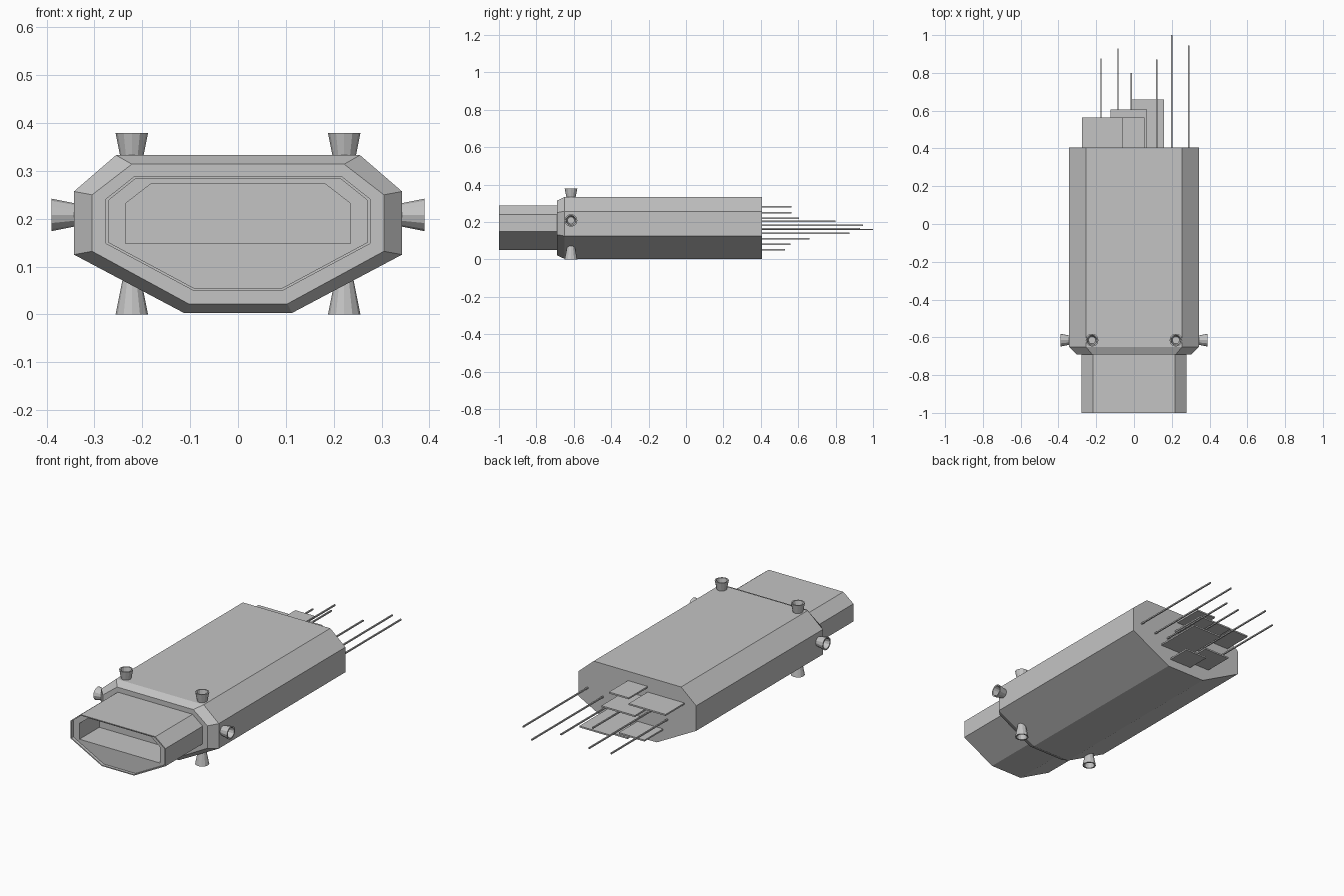
import bpy, bmesh, math
from mathutils import Vector, Matrix

if "Cube" in bpy.data.objects:
    bpy.data.objects.remove(bpy.data.objects["Cube"])

grey = bpy.data.materials.new("hull grey")
grey.diffuse_color = (0.55, 0.55, 0.55, 1)
grey.use_nodes = True
grey.node_tree.nodes["Principled BSDF"].inputs["Base Color"].default_value = grey.diffuse_color


def finish(name, bm):
    bmesh.ops.recalc_face_normals(bm, faces=bm.faces)
    me = bpy.data.meshes.new(name)
    bm.to_mesh(me)
    bm.free()
    me.materials.append(grey)
    ob = bpy.data.objects.new(name, me)
    bpy.context.collection.objects.link(ob)
    return ob


def loft(name, rings):
    """Skin a list of equal-length rings and cap both ends."""
    bm = bmesh.new()
    loops = [[bm.verts.new(p) for p in ring] for ring in rings]
    n = len(loops[0])
    for a, b in zip(loops, loops[1:]):
        for i in range(n):
            j = (i + 1) % n
            bm.faces.new((a[i], a[j], b[j], b[i]))
    bm.faces.new(loops[0])
    bm.faces.new(loops[-1])
    return finish(name, bm)


def section(half, y):
    """Mirror a right-hand (x, z) profile into a closed ring at y."""
    pts = half + [(-x, z) for x, z in reversed(half)]
    return [(x, y, z) for x, z in pts]


def box(name, lo, hi):
    bm = bmesh.new()
    lo, hi = Vector(lo), Vector(hi)
    bmesh.ops.create_cube(bm, size=1, matrix=Matrix.Translation((lo + hi) / 2)
                          @ Matrix.Diagonal((*(hi - lo), 1)))
    return finish(name, bm)


# Main hull with chamfered front
hull = [(0.255, 0.333), (0.343, 0.257), (0.343, 0.125), (0.113, 0.003)]
hull_front = [(0.222, 0.314), (0.305, 0.25), (0.305, 0.132), (0.103, 0.022)]
loft("main_hull", [section(hull_front, -0.69), section(hull, -0.65),
                   section(hull, 0.405)])

# Front neck with thin rim, then the docking recess cut into it
neck = [(0.218, 0.288), (0.277, 0.241), (0.277, 0.148), (0.094, 0.05)]
lip = [(0.215, 0.283), (0.271, 0.238), (0.271, 0.151), (0.092, 0.055)]
neck_ob = loft("front_neck", [section(neck, -0.68), section(neck, -1.0),
                              section(lip, -1.0), section(lip, -0.985)])
opening = [(0.182, 0.273), (0.235, 0.232), (0.235, 0.148)]
cutter = loft("recess_cutter", [section(opening, -1.05), section(opening, -0.82)])
cutter.hide_render = True
mod = neck_ob.modifiers.new("recess", 'BOOLEAN')
mod.operation = 'DIFFERENCE'
mod.solver = 'EXACT'
mod.object = cutter
bpy.context.view_layer.objects.active = neck_ob
bpy.ops.object.modifier_apply(modifier=mod.name)
bpy.data.objects.remove(cutter)


# Flared hollow thruster nozzles around the front of the hull
def nozzle(name, tip, axis):
    rot = Vector((0, 0, 1)).rotation_difference(Vector(axis)).to_matrix()
    prof = [(0.018, -0.08), (0.034, 0), (0.027, 0), (0.019, -0.04)]
    rings = []
    for r, h in prof:
        rings.append([Vector(tip) + rot @ Vector((r * math.cos(a), r * math.sin(a), h))
                      for a in (math.tau * i / 12 for i in range(12))])
    loft(name, rings)


for side, s in (("right", 1), ("left", -1)):
    nozzle(f"top_nozzle_{side}", (0.222 * s, -0.615, 0.379), (0, 0, 1))
    nozzle(f"bottom_nozzle_{side}", (0.222 * s, -0.615, 0.0), (0, 0, -1))
    nozzle(f"side_nozzle_{side}", (0.39 * s, -0.615, 0.208), (s, 0, 0))

# Thin rear plates: x min, x max, rear end y, height
plates = [(-0.06, 0.055, 0.563, 0.28), (-0.275, -0.06, 0.563, 0.25),
          (-0.125, 0.07, 0.605, 0.22), (-0.015, 0.16, 0.66, 0.11),
          (-0.15, 0.0, 0.56, 0.08), (-0.03, 0.10, 0.53, 0.05)]
for i, (x0, x1, y, z) in enumerate(plates):
    box(f"rear_plate_{i + 1}", (x0, 0.39, z - 0.004), (x1, y, z + 0.004))

# Rear antenna rods: x, tip y, height
rods = [(-0.175, 0.875, 0.14), (-0.085, 0.93, 0.165), (-0.015, 0.80, 0.203),
        (0.12, 0.872, 0.16), (0.2, 1.0, 0.16), (0.29, 0.945, 0.183)]
for i, (x, y, z) in enumerate(rods):
    r = 0.0035
    box(f"antenna_rod_{i + 1}", (x - r, 0.39, z - r), (x + r, y, z + r))
